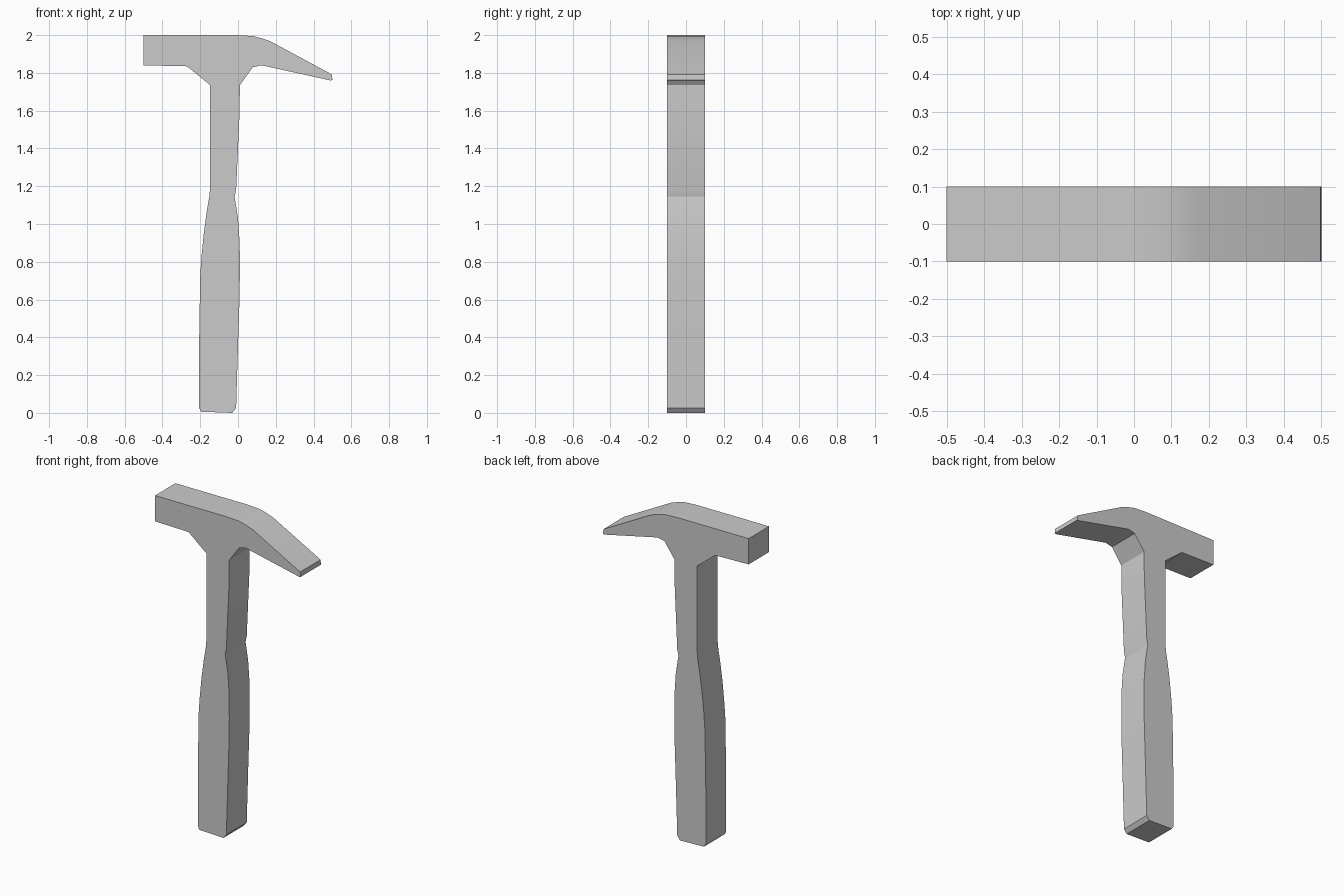
import bpy, bmesh, math

if "Cube" in bpy.data.objects:
    bpy.data.objects.remove(bpy.data.objects["Cube"])

HALF = 0.1  # half thickness along y

# Outline seen from the front (x, z), going anticlockwise
head_left = [(0.08, 1.995), (-0.01, 2.0), (-0.5, 2.0), (-0.5, 1.84), (-0.27, 1.835), (-0.147, 1.735)]
handle_left = [(-0.147, 1.20), (-0.152, 1.145), (-0.165, 1.07), (-0.18, 0.96), (-0.192, 0.84),
               (-0.2, 0.73), (-0.203, 0.55), (-0.206, 0.36), (-0.206, 0.025), (-0.194, 0.006)]
handle_right = [(-0.03, 0.0), (-0.01, 0.025), (0.0, 0.36), (0.008, 0.6), (0.01, 0.75),
                (0.009, 0.9), (0.0, 1.03), (-0.018, 1.145), (-0.01, 1.18),
                (0.008, 1.58), (0.01, 1.735)]
head_right = [(0.078, 1.83), (0.125, 1.84), (0.49, 1.76), (0.5, 1.762), (0.497, 1.792),
              (0.17, 1.968), (0.125, 1.983)]
outline = head_left + handle_left + handle_right + head_right

# Hammer: outline extruded through its thickness
bm = bmesh.new()
face = bm.faces.new([bm.verts.new((x, -HALF, z)) for x, z in outline])
ext = bmesh.ops.extrude_face_region(bm, geom=[face], use_keep_orig=True)
moved = [v for v in ext["geom"] if isinstance(v, bmesh.types.BMVert)]
bmesh.ops.translate(bm, verts=moved, vec=(0, 2 * HALF, 0))
bmesh.ops.recalc_face_normals(bm, faces=bm.faces)
mesh = bpy.data.meshes.new("hammer")
bm.to_mesh(mesh)
bm.free()
hammer = bpy.data.objects.new("hammer", mesh)
bpy.context.collection.objects.link(hammer)

# Soft handle curve, crisp edges elsewhere
bpy.context.view_layer.objects.active = hammer
hammer.select_set(True)
bpy.ops.object.shade_smooth_by_angle(angle=math.radians(12))
